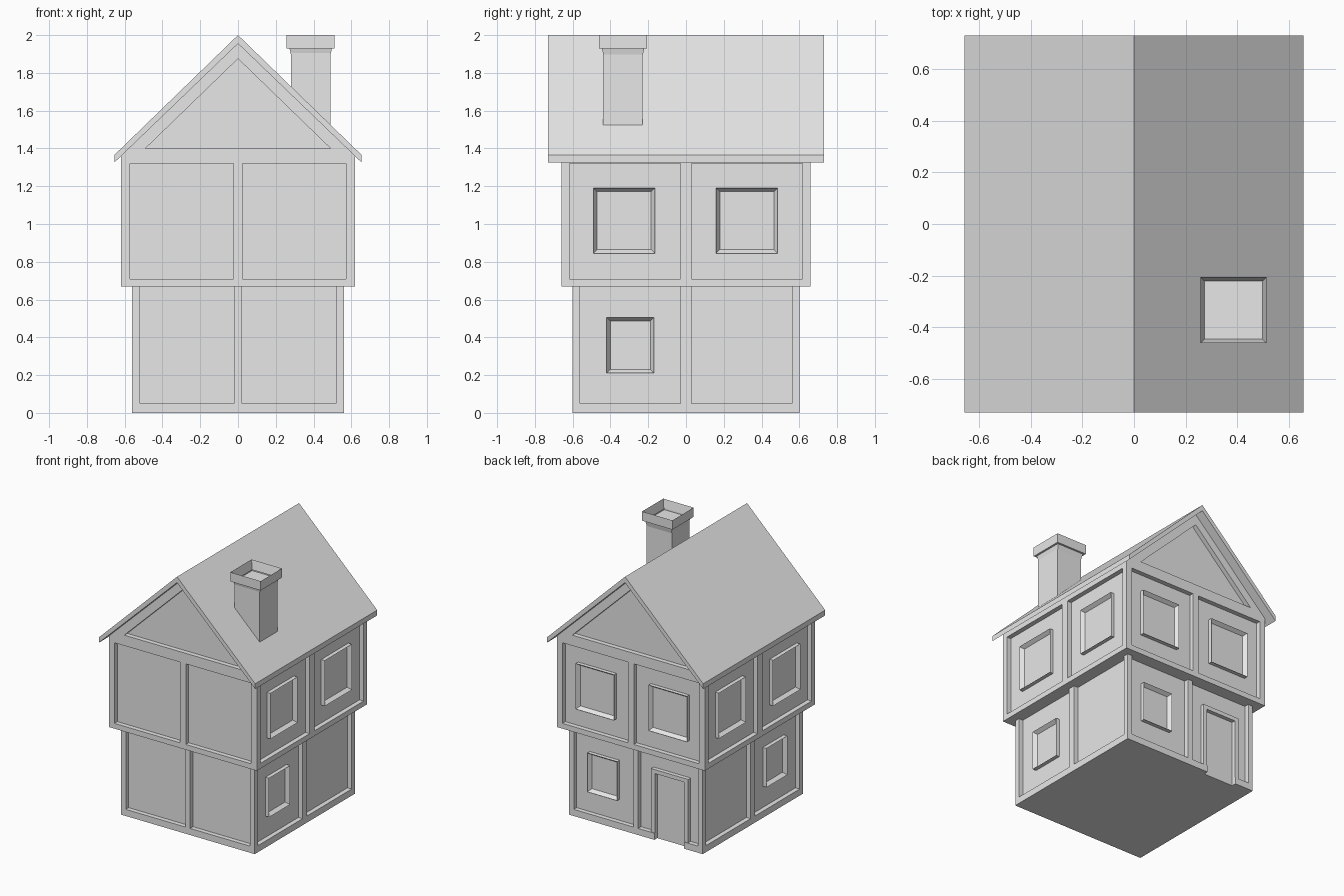
import bpy, bmesh
from mathutils import Vector

if "Cube" in bpy.data.objects:
    bpy.data.objects.remove(bpy.data.objects["Cube"])

plaster = bpy.data.materials.new("light_grey")
plaster.use_nodes = True
GREY = (0.8, 0.8, 0.8, 1)
plaster.diffuse_color = GREY
plaster.node_tree.nodes["Principled BSDF"].inputs["Base Color"].default_value = GREY

RECESS = 0.035   # depth of the wall panels behind the beams
TRIM = 0.03      # thickness of window and door frames


def finish(bm, name):
    bmesh.ops.recalc_face_normals(bm, faces=bm.faces)
    mesh = bpy.data.meshes.new(name)
    bm.to_mesh(mesh)
    bm.free()
    mesh.materials.append(plaster)
    obj = bpy.data.objects.new(name, mesh)
    bpy.context.collection.objects.link(obj)
    return obj


def prism(bm, points, y0, y1):
    """Extrude an x-z outline from y0 to y1."""
    face = bm.faces.new([bm.verts.new((x, y0, z)) for x, z in points])
    made = bmesh.ops.extrude_face_region(bm, geom=[face])["geom"]
    bmesh.ops.translate(bm, vec=(0, y1 - y0, 0),
                        verts=[v for v in made if isinstance(v, bmesh.types.BMVert)])


def box(bm, x0, x1, y0, y1, z0, z1):
    prism(bm, [(x0, z0), (x1, z0), (x1, z1), (x0, z1)], y0, y1)


def hollow(bm, direction, rim, depth, taper=1.0):
    """Inset the face pointing in a direction and sink it."""
    bm.normal_update()
    bmesh.ops.recalc_face_normals(bm, faces=bm.faces)
    d = Vector(direction)
    face = max(bm.faces, key=lambda f: f.normal.dot(d))
    bmesh.ops.inset_region(bm, faces=[face], thickness=rim)
    centre = face.calc_center_median()
    for v in face.verts:
        v.co = centre + (v.co - centre) * taper - d * depth


def mirror_x(obj):
    obj.modifiers.new("Mirror", "MIRROR").use_clip = False


def carve(body, cutter):
    cutter.hide_render = True
    cutter.hide_viewport = False
    mod = body.modifiers.new("Panels", "BOOLEAN")
    mod.operation, mod.solver, mod.object = "DIFFERENCE", "EXACT", cutter
    bpy.context.view_layer.objects.active = body
    bpy.ops.object.modifier_apply(modifier=mod.name)
    bpy.data.objects.remove(cutter)


def panel_cuts(bm, hx, hy, px, py, gap_x, gap_y, z0, z1):
    """Two recessed panels on each of the four walls."""
    out = 0.05
    for s in (-1, 1):
        for t in (-1, 1):
            xs, ys = sorted((t * gap_x, t * px)), sorted((t * gap_y, t * py))
            box(bm, *xs, *sorted((s * (hy - RECESS), s * (hy + out))), z0, z1)
            box(bm, *sorted((s * (hx - RECESS), s * (hx + out))), *ys, z0, z1)


# Ground storey
bm = bmesh.new()
box(bm, -0.56, 0.56, -0.60, 0.60, 0, 0.69)
ground = finish(bm, "ground_storey")
bm = bmesh.new()
panel_cuts(bm, 0.56, 0.60, 0.52, 0.56, 0.02, 0.028, 0.05, 0.75)
carve(ground, finish(bm, "ground_panel_cutter"))

# Doorway through the sill at the back
bm = bmesh.new()
box(bm, -0.405, -0.155, 0.60 - RECESS, 0.7, -0.1, 0.2)
carve(ground, finish(bm, "doorway_cutter"))

# Upper storey with gables
bm = bmesh.new()
prism(bm, [(-0.62, 0.67), (0.62, 0.67), (0.62, 1.365), (0, 1.96), (-0.62, 1.365)], -0.66, 0.66)
upper = finish(bm, "upper_storey")
bm = bmesh.new()
panel_cuts(bm, 0.62, 0.66, 0.573, 0.618, 0.025, 0.028, 0.71, 1.32)
for s in (-1, 1):
    prism(bm, [(-0.49, 1.40), (0.49, 1.40), (0, 1.875)], s * (0.66 - RECESS), s * 0.72)
carve(upper, finish(bm, "upper_panel_cutter"))

# Roof
bm = bmesh.new()
prism(bm, [(0, 2.0), (0.655, 1.365), (0.655, 1.325), (0, 1.955), (-0.655, 1.325), (-0.655, 1.365)],
      -0.73, 0.73)
finish(bm, "roof")

# Chimney shaft and hollow cap
bm = bmesh.new()
box(bm, 0.28, 0.49, -0.44, -0.23, 1.45, 1.80)
box(bm, 0.28, 0.49, -0.44, -0.23, 1.80, 1.94)
bmesh.ops.remove_doubles(bm, verts=bm.verts, dist=0.0001)
bmesh.ops.delete(bm, geom=[f for f in bm.faces if abs(f.normal.z) > 0.9 or
                           max(v.co.z for v in f.verts) - min(v.co.z for v in f.verts) < 0.001],
                 context="FACES")
finish(bm, "chimney_shaft")
bm = bmesh.new()
box(bm, 0.258, 0.512, -0.46, -0.206, 1.93, 2.0)
hollow(bm, (0, 0, 1), 0.025, 0.15, 0.87)
finish(bm, "chimney_cap")

# Side windows, mirrored to both sides
side_windows = [("upper_side_window_front", 0.62, -0.49, -0.165, 0.845, 1.19),
                ("upper_side_window_rear", 0.62, 0.16, 0.485, 0.845, 1.19),
                ("ground_side_window", 0.56, -0.42, -0.17, 0.21, 0.505)]
for name, wall, a, b, z0, z1 in side_windows:
    bm = bmesh.new()
    panel = wall - RECESS
    box(bm, panel - 0.01, panel + TRIM, a, b, z0, z1)
    hollow(bm, (1, 0, 0), 0.027, TRIM - 0.002)
    mirror_x(finish(bm, name))

# Back windows
back_windows = [("upper_back_window", 0.66, 0.145, 0.465, 0.845, 1.19),
                ("ground_back_window", 0.60, 0.16, 0.41, 0.21, 0.505)]
for name, wall, a, b, z0, z1 in back_windows:
    bm = bmesh.new()
    panel = wall - RECESS
    box(bm, a, b, panel - 0.01, panel + TRIM, z0, z1)
    hollow(bm, (0, 1, 0), 0.027, TRIM - 0.002)
    window = finish(bm, name)
    if name.startswith("upper"):
        mirror_x(window)

# Door frame around the opening
bm = bmesh.new()
prism(bm, [(-0.435, 0), (-0.405, 0), (-0.405, 0.50), (-0.155, 0.50), (-0.155, 0),
           (-0.125, 0), (-0.125, 0.53), (-0.435, 0.53)], 0.60 - RECESS - 0.01, 0.60 - RECESS + TRIM)
finish(bm, "door_frame")
